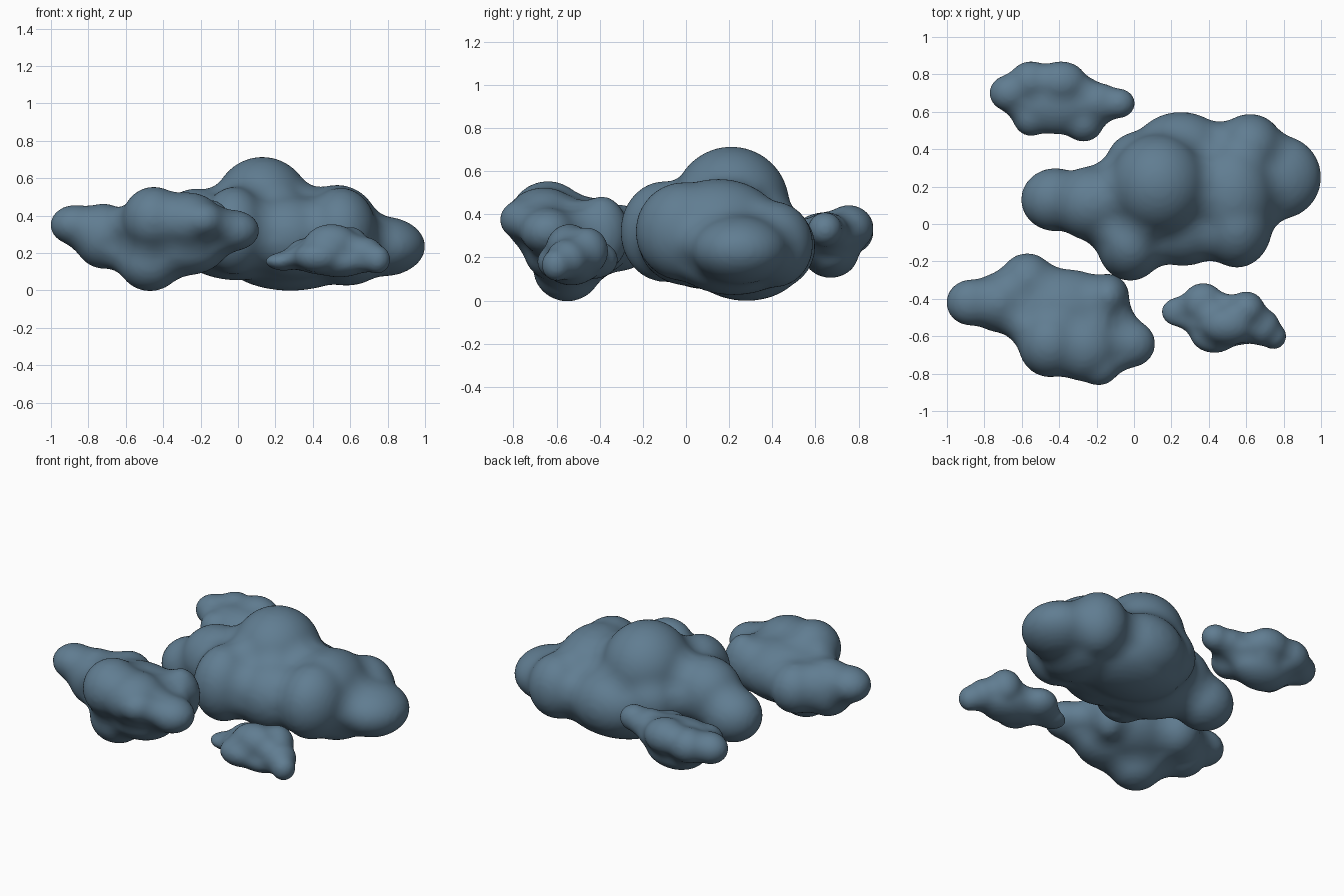
import bpy, bmesh
from mathutils import Matrix

cube = bpy.data.objects.get("Cube")
if cube:
    bpy.data.objects.remove(cube, do_unlink=True)

mat = bpy.data.materials.new("slate blue")
mat.use_nodes = True
color = (0.118, 0.205, 0.285, 1)
mat.diffuse_color = color
mat.node_tree.nodes["Principled BSDF"].inputs["Base Color"].default_value = color


def remesh_and_smooth(ob, voxel, iterations):
    fuse = ob.modifiers.new("fuse", "REMESH")
    fuse.mode = "VOXEL"
    fuse.voxel_size = voxel
    fuse.use_smooth_shade = True
    soft = ob.modifiers.new("soften", "SMOOTH")
    soft.factor = 0.5
    soft.iterations = iterations


def cloud(name, lobes, fillet, voxel):
    """Fuse ellipsoid lobes (centre, radii); swelling them by the fillet,
    then shrinking the fused skin back, rounds out the creases."""
    bm = bmesh.new()
    for centre, radii in lobes:
        swollen = [r + fillet for r in radii]
        m = Matrix.Translation(centre) @ Matrix.Diagonal((*swollen, 1))
        bmesh.ops.create_icosphere(bm, subdivisions=4, radius=1, matrix=m)
    mesh = bpy.data.meshes.new(name)
    bm.to_mesh(mesh)
    bm.free()
    mesh.materials.append(mat)
    ob = bpy.data.objects.new(name, mesh)
    bpy.context.collection.objects.link(ob)
    remesh_and_smooth(ob, voxel, 5)
    shrink = ob.modifiers.new("shrink", "DISPLACE")
    shrink.mid_level = 0
    shrink.strength = -fillet
    remesh_and_smooth(ob, voxel, 4)


# Large main cloud
cloud("main_cloud", [
    ((0.13, 0.21, 0.445), (0.262, 0.27, 0.27)),   # crown
    ((-0.42, 0.13, 0.245), (0.185, 0.17, 0.165)), # left-hand end
    ((-0.22, 0.11, 0.34), (0.22, 0.20, 0.205)),
    ((-0.02, -0.10, 0.32), (0.18, 0.205, 0.235)), # front puff
    ((0.26, 0.00, 0.29), (0.26, 0.225, 0.22)),    # front middle
    ((0.55, -0.01, 0.32), (0.19, 0.225, 0.23)),   # front corner
    ((0.53, 0.15, 0.33), (0.225, 0.30, 0.235)),   # ridge
    ((0.78, 0.25, 0.235), (0.222, 0.225, 0.16)),  # far end
    ((0.62, 0.41, 0.26), (0.18, 0.18, 0.20)),     # back puffs
    ((0.25, 0.40, 0.25), (0.25, 0.20, 0.20)),
    ((0.05, 0.33, 0.30), (0.20, 0.17, 0.19)),
    ((0.25, 0.13, 0.25), (0.42, 0.33, 0.20)),     # core
    ((0.28, 0.28, 0.15), (0.35, 0.25, 0.152)),    # belly
    ((0.58, 0.22, 0.17), (0.21, 0.27, 0.145)),
    ((0.0, 0.08, 0.21), (0.31, 0.21, 0.157)),
], 0.09, 0.018)

# Medium cloud at the front
cloud("front_cloud", [
    ((-0.87, -0.42, 0.35), (0.135, 0.125, 0.108)),  # tip
    ((-0.72, -0.42, 0.29), (0.16, 0.16, 0.175)),
    ((-0.57, -0.31, 0.29), (0.15, 0.155, 0.155)),   # back puff
    ((-0.45, -0.64, 0.38), (0.17, 0.18, 0.175)),    # crown
    ((-0.27, -0.66, 0.37), (0.19, 0.18, 0.155)),
    ((-0.19, -0.74, 0.375), (0.12, 0.125, 0.10)),   # front puff
    ((-0.025, -0.64, 0.32), (0.14, 0.13, 0.11)),    # blunt end
    ((-0.14, -0.39, 0.31), (0.115, 0.125, 0.175)),  # back corner
    ((-0.38, -0.47, 0.29), (0.33, 0.23, 0.19)),     # core
    ((-0.47, -0.55, 0.15), (0.17, 0.16, 0.155)),    # belly
    ((-0.28, -0.57, 0.22), (0.22, 0.18, 0.14)),
], 0.12, 0.017)

# Small cloud at the front corner
cloud("small_front_cloud", [
    ((0.245, -0.47, 0.155), (0.10, 0.08, 0.05)),  # tip
    ((0.37, -0.43, 0.19), (0.115, 0.115, 0.09)),
    ((0.50, -0.54, 0.24), (0.15, 0.11, 0.115)),   # crown
    ((0.43, -0.59, 0.18), (0.13, 0.10, 0.085)),
    ((0.60, -0.46, 0.23), (0.10, 0.10, 0.11)),
    ((0.68, -0.55, 0.19), (0.10, 0.10, 0.095)),
    ((0.745, -0.60, 0.165), (0.07, 0.07, 0.075)), # tail
    ((0.49, -0.51, 0.18), (0.24, 0.13, 0.10)),    # core
    ((0.54, -0.53, 0.15), (0.18, 0.12, 0.08)),    # belly
], 0.08, 0.012)

# Small cloud at the back
cloud("small_back_cloud", [
    ((-0.66, 0.70, 0.31), (0.113, 0.10, 0.095)),  # blunt end
    ((-0.55, 0.76, 0.32), (0.12, 0.11, 0.105)),
    ((-0.39, 0.755, 0.335), (0.14, 0.115, 0.108)),# crown
    ((-0.55, 0.58, 0.28), (0.10, 0.11, 0.10)),    # front puffs
    ((-0.27, 0.55, 0.28), (0.11, 0.11, 0.10)),
    ((-0.20, 0.65, 0.32), (0.14, 0.105, 0.09)),
    ((-0.085, 0.645, 0.33), (0.09, 0.08, 0.08)),  # tail
    ((-0.41, 0.65, 0.29), (0.29, 0.17, 0.12)),    # core
    ((-0.40, 0.67, 0.22), (0.20, 0.13, 0.115)),   # belly
], 0.09, 0.012)
